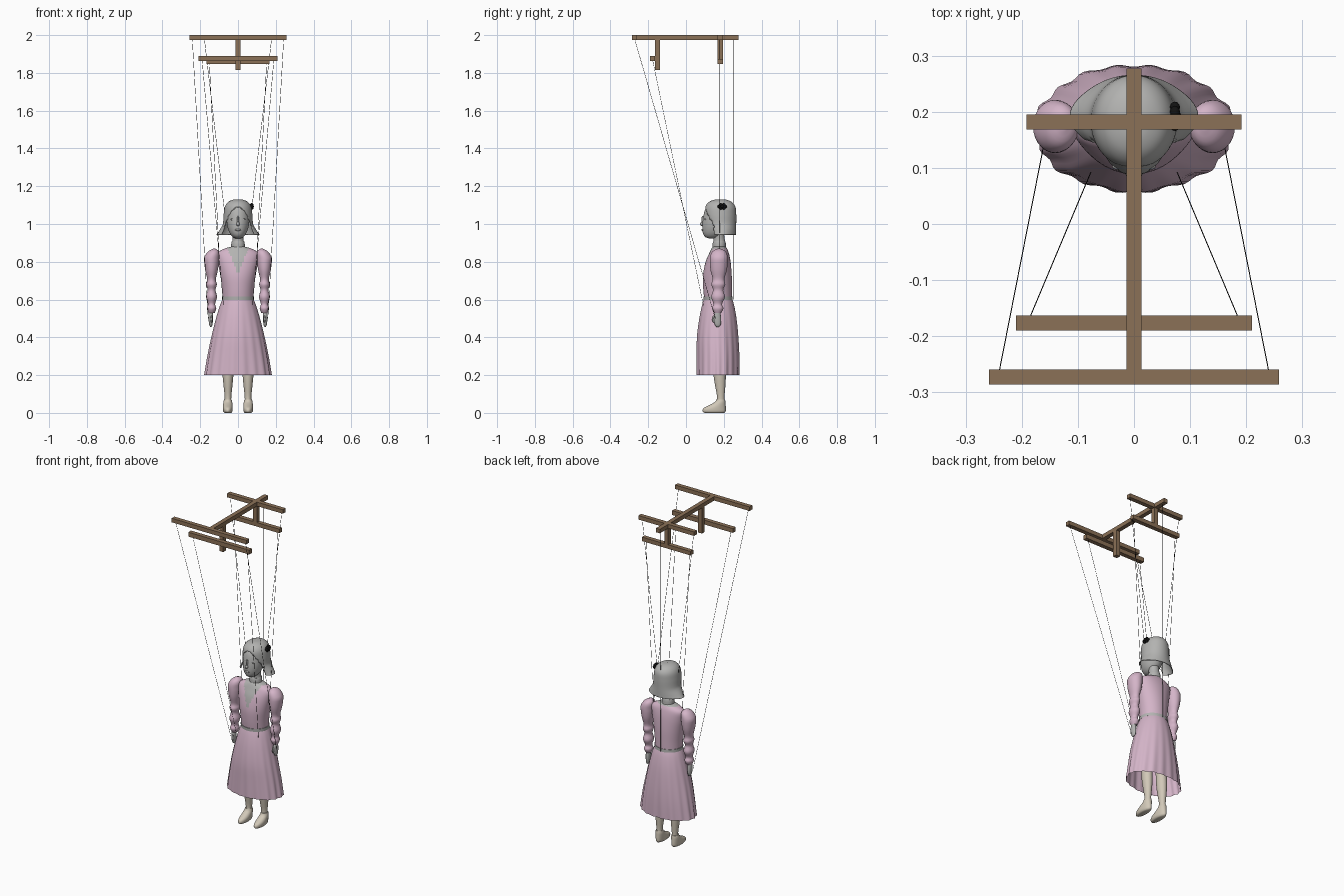
import bpy, bmesh, math
from mathutils import Vector

cube = bpy.data.objects.get("Cube")
if cube:
    bpy.data.objects.remove(cube, do_unlink=True)


def material(name, r, g, b):
    m = bpy.data.materials.new(name)
    m.use_nodes = True
    m.diffuse_color = (r, g, b, 1)
    m.node_tree.nodes["Principled BSDF"].inputs["Base Color"].default_value = (r, g, b, 1)
    return m


PINK = material("pink cloth", 0.66, 0.46, 0.58)
GREY = material("pale grey", 0.45, 0.45, 0.44)
CREAM = material("cream", 0.64, 0.58, 0.48)
WOOD = material("brown wood", 0.26, 0.165, 0.095)
BLACK = material("black thread", 0.006, 0.006, 0.006)


def finish(name, bm, mats, smooth=True):
    bmesh.ops.recalc_face_normals(bm, faces=bm.faces)
    mesh = bpy.data.meshes.new(name)
    bm.to_mesh(mesh)
    bm.free()
    for m in mats:
        mesh.materials.append(m)
    obj = bpy.data.objects.new(name, mesh)
    bpy.context.collection.objects.link(obj)
    if smooth:
        bpy.ops.object.select_all(action="DESELECT")
        obj.select_set(True)
        bpy.context.view_layer.objects.active = obj
        bpy.ops.object.shade_smooth_by_angle(angle=math.radians(50))
    return obj


def spline(rows, steps):
    """Smooth Catmull-Rom interpolation of ring parameters."""
    out = []
    for i in range(len(rows) - 1):
        p = [rows[max(0, min(len(rows) - 1, i + k))] for k in (-1, 0, 1, 2)]
        for s in range(steps):
            t = s / steps
            out.append([b + 0.5 * t * (c - a + t * (2*a - 5*b + 4*c - d + t * (3*(b - c) + d - a)))
                        for a, b, c, d in zip(*p)])
    return out + [list(rows[-1])]


def loft(rows, segs=24, steps=3, x=0, caps=True, folds=None):
    """Stack of elliptical rings; each row is z, y centre, x radius, y radius."""
    bm = bmesh.new()
    rings = []
    for z, cy, rx, ry in spline(rows, steps):
        ring = []
        for i in range(segs):
            a = math.tau * i / segs
            k = folds(a, z) if folds else 1
            ring.append(bm.verts.new((x + max(rx, .001) * k * math.cos(a),
                                      cy + max(ry, .001) * k * math.sin(a), z)))
        rings.append(ring)
    for lo, hi in zip(rings, rings[1:]):
        for i in range(segs):
            j = (i + 1) % segs
            bm.faces.new((lo[i], lo[j], hi[j], hi[i]))
    if caps:
        bm.faces.new(rings[0])
        bm.faces.new(rings[-1])
    return bm


def ball(bm, centre, size):
    new = bmesh.ops.create_uvsphere(bm, u_segments=12, v_segments=8, radius=1)["verts"]
    for v in new:
        v.co = Vector(centre) + Vector(c * s for c, s in zip(v.co, size))


def beam(name, lo, hi):
    bm = bmesh.new()
    for v in bmesh.ops.create_cube(bm, size=1)["verts"]:
        v.co = [(a + b) / 2 + c * (b - a) for a, b, c in zip(lo, hi, v.co)]
    finish(name, bm, [WOOD], smooth=False)


def string(name, start, end):
    a, b = Vector(start), Vector(end)
    bm = bmesh.new()
    new = bmesh.ops.create_cone(bm, cap_ends=True, segments=6, radius1=.001,
                                radius2=.001, depth=(b - a).length)["verts"]
    turn = (b - a).to_track_quat("Z", "Y")
    for v in new:
        v.co = (a + b) / 2 + turn @ v.co
    finish(name, bm, [BLACK])


# Wooden control frame
W = .0135
beam("control_spine", (-W, -.286, 1.975), (W, .277, 2))
beam("front_crossbar", (-.258, -.286, 1.975), (.258, -.259, 2))
beam("rear_crossbar", (-.192, .168, 1.975), (.192, .195, 2))
beam("front_post", (-W, -.165, 1.815), (W, -.138, 1.975))
beam("front_lower_bar", (-.21, -.19, 1.862), (.21, -.163, 1.889))
beam("rear_post", (-W, .168, 1.847), (W, .195, 1.975))
beam("rear_lower_bar", (-.168, .168, 1.847), (.168, .195, 1.872))

# Strings
for side, s in (("left", 1), ("right", -1)):
    string(side + "_hand_string", (s * .242, -.272, 1.98), (s * .158, .155, .5))
    string(side + "_knee_string", (s * .19, -.177, 1.87), (s * .077, .092, .57))
    string(side + "_head_string", (s * .178, .178, 1.98), (s * .073, .178, 1.08))
    string(side + "_shoulder_string", (s * .152, .178, 1.86), (s * .1, .178, .85))
string("back_string", (0, .25, 1.98), (0, .25, .6))

# Pleated skirt, open at the hem
def pleats(a, z):
    depth = .022 * (.6 - z) / .4
    return 1 + depth * (math.cos(18 * a) + .5 * math.sin(7 * a))

finish("skirt", loft([(.2, .17, .176, .113), (.3, .17, .16, .113), (.4, .168, .14, .11),
                      (.5, .169, .116, .099), (.57, .17, .095, .085), (.605, .17, .08, .074)],
                     segs=108, caps=False, folds=pleats), [PINK])

# Bodice with a pale V-shaped yoke at the front
bodice = loft([(.6, .17, .08, .073), (.66, .167, .084, .076), (.73, .166, .094, .076),
               (.8, .17, .106, .066), (.845, .175, .108, .052), (.868, .176, .075, .042),
               (.88, .176, .036, .034)], segs=64, steps=5)
for f in bodice.faces:
    c = f.calc_center_median()
    if (c.y < .17 and abs(c.x) < (c.z - .74) * .42) or c.z > .872:
        f.material_index = 1
finish("bodice", bodice, [PINK, GREY])
finish("waistband", loft([(.598, .17, .084, .077), (.616, .169, .084, .077)], 48, 1), [GREY])

# Neck and head
finish("neck", loft([(.86, .176, .037, .036), (.905, .176, .035, .034), (.912, .176, .03, .03),
                     (.96, .17, .03, .03)]), [GREY])
head = loft([(.922, .14, .008, .01), (.93, .14, .026, .036), (.95, .145, .043, .055),
             (.985, .153, .056, .067), (1.03, .16, .061, .07), (1.08, .172, .058, .069),
             (1.11, .18, .04, .045), (1.12, .18, .001, .001)], 32)
ball(head, (0, .087, 1.0), (.009, .013, .011))
ball(head, (0, .09, 1.02), (.006, .009, .024))
ball(head, (0, .089, .969), (.016, .007, .006))
for s in (-1, 1):
    ball(head, (s * .026, .103, 1.024), (.013, .007, .006))
finish("head", head, [GREY])

# Bobbed hair flaring at the sides, cut away around the face
def flick(a, z):
    return 1 + max(0, 1 - (z - .94) / .06) * .12 * math.cos(a) ** 8

hair = loft([(.943, .192, .103, .074), (.965, .19, .093, .076), (1.0, .186, .08, .08),
             (1.05, .182, .076, .084), (1.09, .182, .07, .08), (1.115, .182, .054, .062),
             (1.128, .182, .028, .034), (1.131, .182, .001, .001)],
            segs=64, steps=6, caps=False, folds=flick)
gap = [f for f in hair.faces for c in [f.calc_center_median()]
       if c.y < .165 and c.z < 1.092 - 20 * c.x ** 2]
bmesh.ops.delete(hair, geom=gap, context="FACES")
hair_obj = finish("hair", hair, [GREY])
shell = hair_obj.modifiers.new("thickness", "SOLIDIFY")
shell.thickness = .004

# Rosette on the hair
rosette = bmesh.new()
for i in range(6):
    a = math.tau * i / 6
    ball(rosette, (.073, .192 + .016 * math.cos(a), 1.093 + .01 * math.sin(a)), (.009, .01, .009))
ball(rosette, (.077, .192, 1.093), (.007, .01, .008))
finish("hair_rosette", rosette, [BLACK])

# Gathered sleeves, hands, legs and feet
for side, s in (("left", 1), ("right", -1)):
    sleeve = loft([(.5 + .028, .168, .016, .018), (.553, .168, .025, .03), (.577, .168, .019, .023),
                   (.614, .17, .029, .036), (.65, .17, .021, .027), (.68, .171, .028, .037),
                   (.708, .172, .023, .031), (.76, .173, .034, .044), (.82, .174, .04, .047),
                   (.855, .175, .028, .035), (.87, .175, .004, .005)], 28, 4, x=s * .14)
    for v in sleeve.verts:
        v.co.x -= s * .3 * max(0, v.co.z - .82)
    finish(side + "_sleeve", sleeve, [PINK])

    hand = loft([(.456, .168, .004, .008), (.468, .168, .009, .016), (.5, .166, .012, .02),
                 (.535, .167, .012, .014)], 16, x=s * .144)
    ball(hand, (s * .14, .146, .497), (.006, .008, .02))
    finish(side + "_hand", hand, [GREY])

    finish(side + "_leg", loft([(.055, .184, .017, .02), (.09, .184, .018, .02),
                                (.15, .181, .024, .028), (.21, .178, .029, .033),
                                (.32, .174, .03, .034), (.58, .172, .036, .04)], x=s * .053),
           [CREAM])
    finish(side + "_foot", loft([(0, .15, .018, .052), (.008, .149, .024, .061),
                                 (.025, .152, .026, .059), (.042, .168, .025, .042),
                                 (.058, .181, .023, .028), (.072, .184, .02, .023)], x=s * .054),
           [CREAM])
